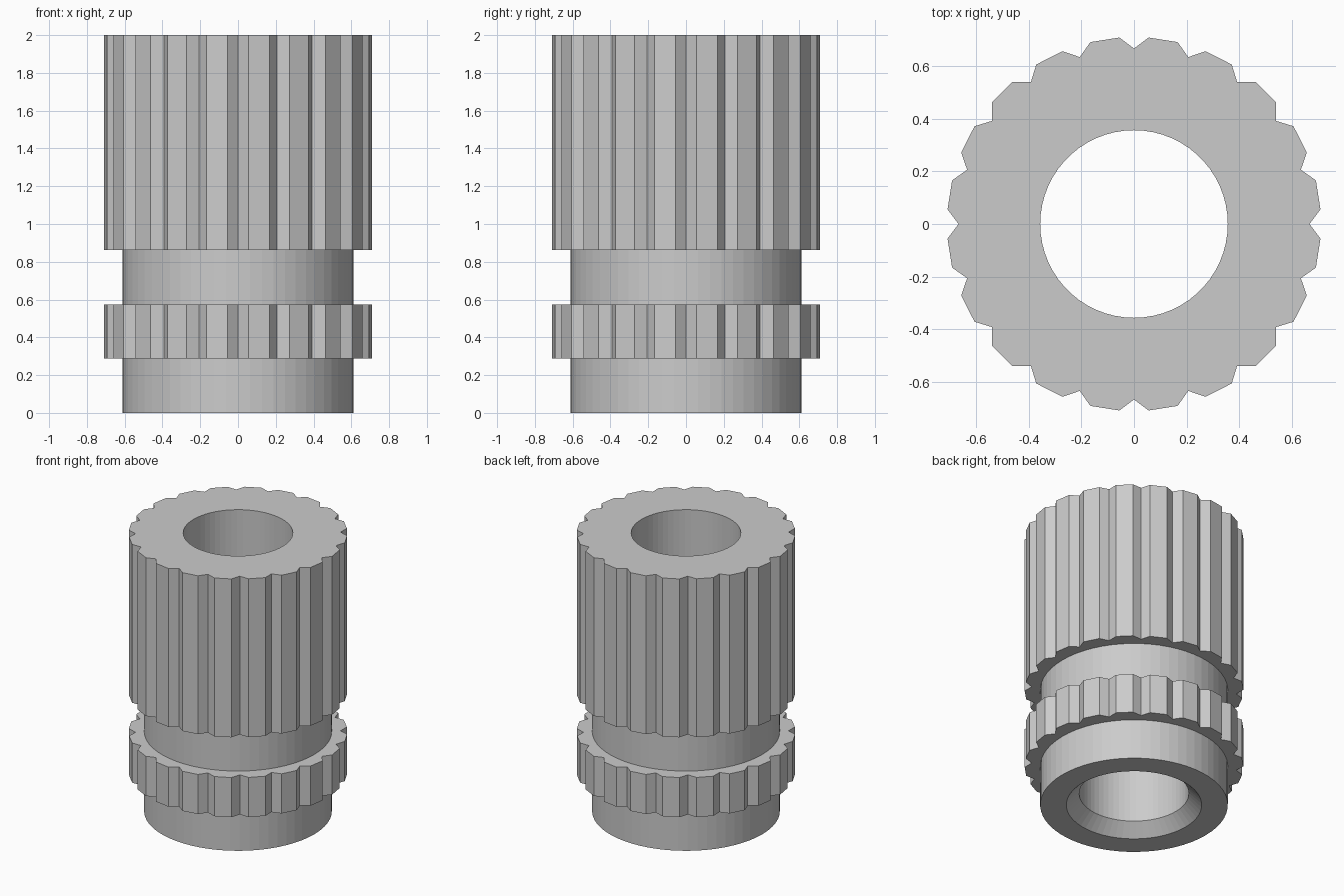
import bpy
import bmesh
from math import sin, cos, radians

if "Cube" in bpy.data.objects:
    bpy.data.objects.remove(bpy.data.objects["Cube"])

TEETH = 20
STEP = 360 / TEETH


def circle(r):
    n = TEETH * 3
    return [(r, 360 * i / n) for i in range(n)]


def knurl(r_valley, r_tip):
    # each tooth: one V-groove point and two tip points
    pts = []
    for i in range(TEETH):
        a = i * STEP
        pts += [(r_valley, a), (r_tip, a + STEP * 0.25), (r_tip, a + STEP * 0.75)]
    return pts


collar = circle(0.611)
teeth = knurl(0.668, 0.712)
bore = circle(0.357)
mouth = circle(0.441)

# closed cross-section: up the outside, down through the bore
sections = [
    (collar, 0), (collar, 0.288),         # plain lead-in
    (teeth, 0.288), (teeth, 0.573),       # short knurled band
    (collar, 0.573), (collar, 0.862),     # plain groove
    (teeth, 0.862), (teeth, 2.0),         # long knurled band
    (bore, 2.0), (bore, 0.085),           # through hole
    (mouth, 0),                           # chamfered mouth
]

bm = bmesh.new()
rings = [[bm.verts.new((r * cos(radians(a)), r * sin(radians(a)), z)) for r, a in pts]
         for pts, z in sections]
for k, lower in enumerate(rings):
    upper = rings[(k + 1) % len(rings)]
    n = len(lower)
    for i in range(n):
        j = (i + 1) % n
        bm.faces.new((lower[i], lower[j], upper[j], upper[i]))
bmesh.ops.recalc_face_normals(bm, faces=bm.faces)

mesh = bpy.data.meshes.new("knurled_insert")
bm.to_mesh(mesh)
bm.free()
obj = bpy.data.objects.new("knurled_insert", mesh)
bpy.context.collection.objects.link(obj)
